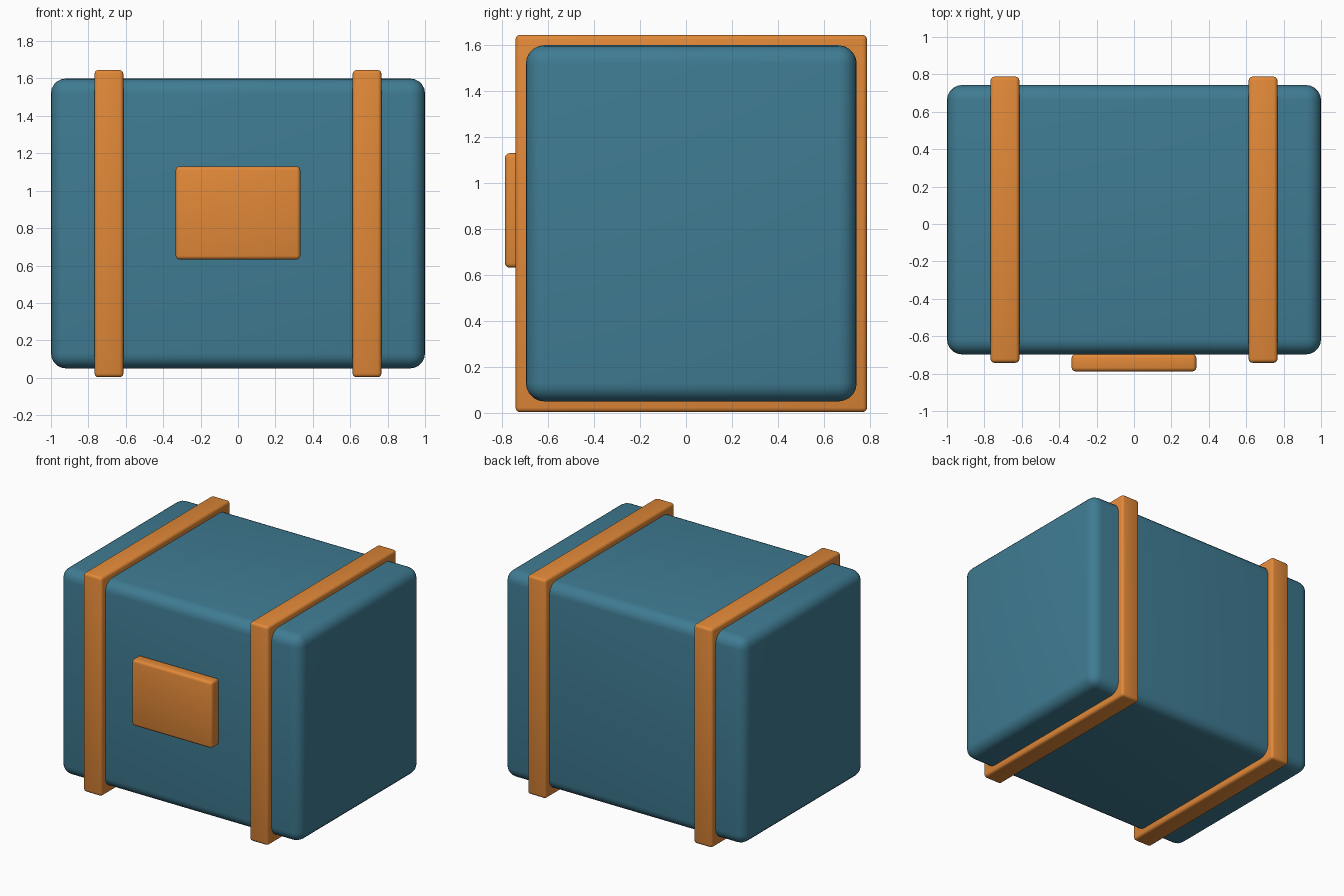
import bpy

if "Cube" in bpy.data.objects:
    bpy.data.objects.remove(bpy.data.objects["Cube"])


def material(name, rgb):
    mat = bpy.data.materials.new(name)
    mat.diffuse_color = (*rgb, 1)
    mat.use_nodes = True
    mat.node_tree.nodes["Principled BSDF"].inputs["Base Color"].default_value = mat.diffuse_color
    return mat


def rounded_box(name, low, high, radius, segments, mat):
    """Box between two corners with rounded edges."""
    bpy.ops.mesh.primitive_cube_add(
        size=1, location=[(a + b) / 2 for a, b in zip(low, high)])
    obj = bpy.context.object
    obj.name = name
    obj.scale = [b - a for a, b in zip(low, high)]
    bpy.ops.object.transform_apply(location=False, rotation=False, scale=True)
    bevel = obj.modifiers.new("Rounded edges", 'BEVEL')
    bevel.width = radius
    bevel.segments = segments
    bpy.ops.object.modifier_apply(modifier=bevel.name)
    bpy.ops.object.shade_smooth_by_angle()
    obj.data.materials.append(mat)
    return obj


teal = material("teal", (0.05, 0.20, 0.29))
orange = material("orange", (0.76, 0.25, 0.04))

# Main case
rounded_box("case_body", (-1, -0.697, 0.05), (1, 0.743, 1.6), 0.08, 5, teal)

# Straps wrapped around the case
for side, x in (("left", -0.69), ("right", 0.69)):
    rounded_box(f"{side}_strap", (x - 0.077, -0.742, 0.003),
                (x + 0.077, 0.788, 1.645), 0.02, 3, orange)

# Front plate
rounded_box("front_plate", (-0.333, -0.788, 0.632), (0.333, -0.695, 1.13),
            0.02, 3, orange)
